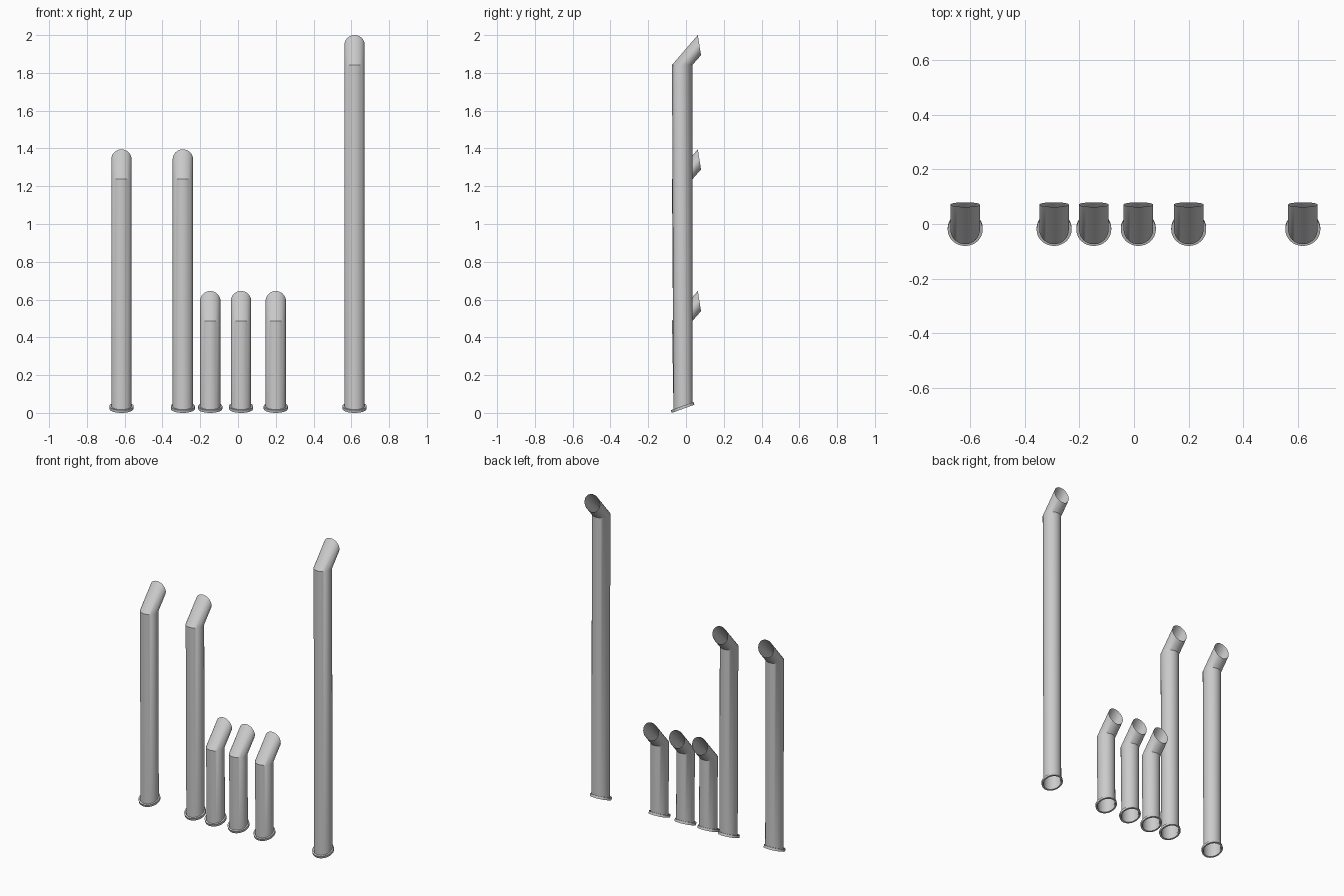
import bpy
import math

if "Cube" in bpy.data.objects:
    bpy.data.objects.remove(bpy.data.objects["Cube"])

N = 32
R = 0.054          # pipe radius
FLANGE_R = 0.064
TILT = math.radians(20)
FLANGE_T = 0.015
# x position and height of the bend for each pipe
PIPES = [(-0.617, 1.237), (-0.292, 1.237), (-0.147, 0.487),
         (0.016, 0.487), (0.2, 0.487), (0.617, 1.842)]


def ring(y, z, r, tilt):
    """Circle at (0, y, z), tipped about x so its back edge rises with tilt."""
    return [(r * math.cos(a), y + r * math.sin(a) * math.cos(tilt),
             z + r * math.sin(a) * math.sin(tilt))
            for a in (2 * math.pi * i / N for i in range(N))]


def loft(name, rings, x):
    """Open-ended tube through a list of rings."""
    verts = [v for r in rings for v in r]
    faces = [(k * N + i, k * N + (i + 1) % N,
              (k + 1) * N + (i + 1) % N, (k + 1) * N + i)
             for k in range(len(rings) - 1) for i in range(N)]
    mesh = bpy.data.meshes.new(name)
    mesh.from_pydata(verts, [], faces)
    ob = bpy.data.objects.new(name, mesh)
    ob.location.x = x
    bpy.context.collection.objects.link(ob)
    bpy.ops.object.select_all(action='DESELECT')
    ob.select_set(True)
    bpy.context.view_layer.objects.active = ob
    bpy.ops.object.shade_smooth_by_angle(angle=math.radians(30))


y0, z0 = -0.015, FLANGE_R * math.sin(TILT)
y1 = y0 - FLANGE_T * math.sin(TILT)
z1 = z0 + FLANGE_T * math.cos(TILT)

for n, (x, bend) in enumerate(PIPES, 1):
    # upright pipe with slanted foot and angled outlet
    loft(f"pipe_{n}", [ring(y0, z0, R, TILT),
                       ring(-0.02, bend, R, 0),
                       ring(0.071, bend + 0.105, R, math.radians(-81))], x)
    # tilted collar at the foot
    loft(f"foot_flange_{n}", [ring(y0, z0, R, TILT),
                              ring(y0, z0, FLANGE_R, TILT),
                              ring(y1, z1, FLANGE_R, TILT),
                              ring(y1, z1, R, TILT)], x)
